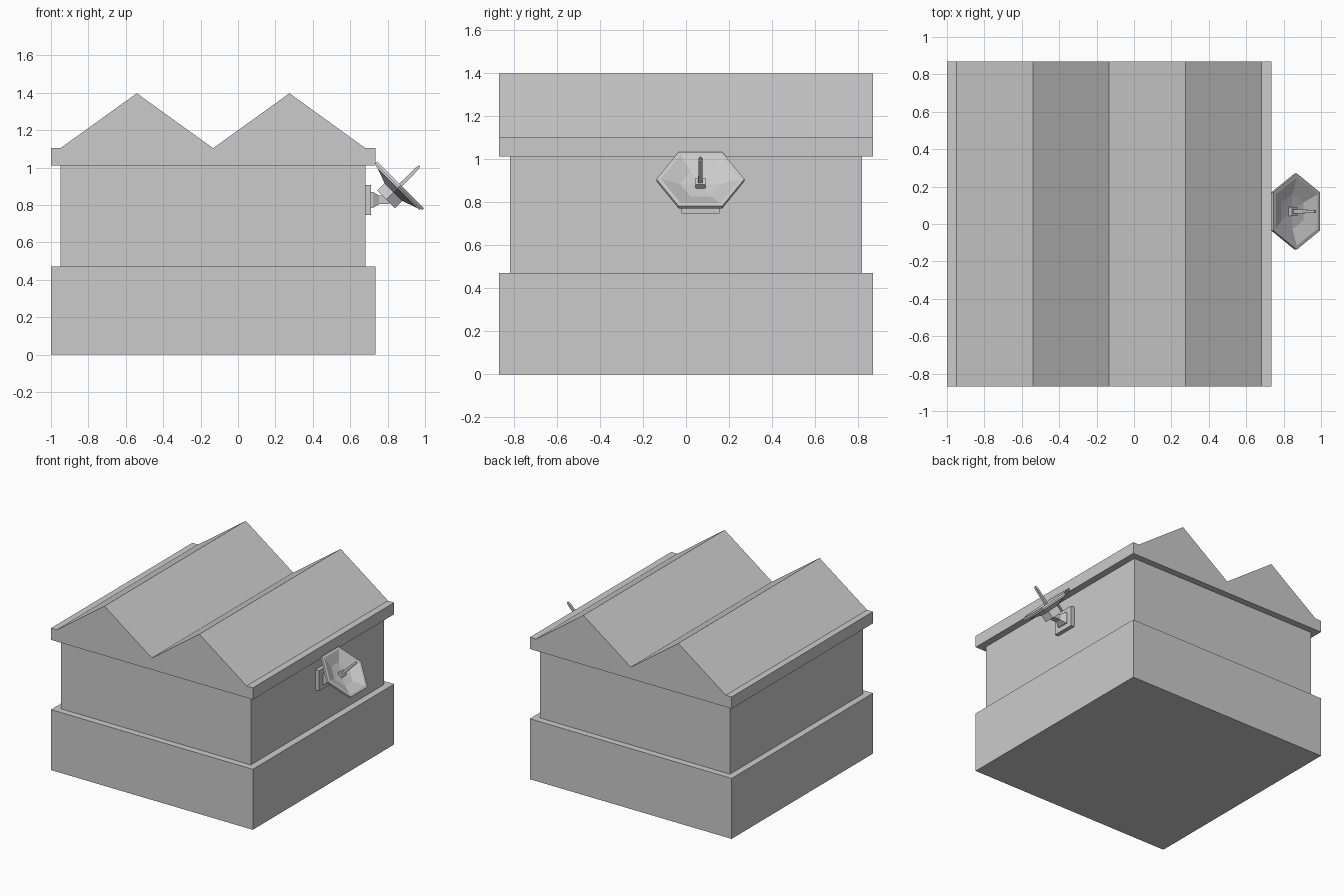
import bpy, bmesh, math
from mathutils import Matrix, Vector

if "Cube" in bpy.data.objects:
    bpy.data.objects.remove(bpy.data.objects["Cube"])


def finish(name, bm):
    bmesh.ops.remove_doubles(bm, verts=bm.verts, dist=1e-5)
    bmesh.ops.recalc_face_normals(bm, faces=bm.faces)
    mesh = bpy.data.meshes.new(name)
    bm.to_mesh(mesh)
    bm.free()
    obj = bpy.data.objects.new(name, mesh)
    bpy.context.collection.objects.link(obj)
    return obj


def box(name, lo, hi, matrix=Matrix()):
    lo, hi = Vector(lo), Vector(hi)
    bm = bmesh.new()
    bmesh.ops.create_cube(bm, size=1)
    bmesh.ops.scale(bm, vec=hi - lo, verts=bm.verts)
    bmesh.ops.translate(bm, vec=(lo + hi) / 2, verts=bm.verts)
    bm.transform(matrix)
    return finish(name, bm)


def extrude_y(name, profile, y0, y1):
    bm = bmesh.new()
    face = bm.faces.new([bm.verts.new((x, y0, z)) for x, z in profile])
    new = bmesh.ops.extrude_face_region(bm, geom=[face])["geom"]
    verts = [v for v in new if isinstance(v, bmesh.types.BMVert)]
    bmesh.ops.translate(bm, vec=(0, y1 - y0, 0), verts=verts)
    return finish(name, bm)


def lathe(name, profile, sides, matrix, phase=0.0):
    """Low-poly turned solid; profile runs (radius, height) from axis to axis."""
    bm = bmesh.new()
    rings = []
    for r, h in profile:
        angles = [phase + 2 * math.pi * i / sides for i in range(sides)]
        rings.append([bm.verts.new((r * math.cos(a), r * math.sin(a), h)) for a in angles])
    for a, b in zip(rings, rings[1:]):
        for i in range(sides):
            j = (i + 1) % sides
            bm.faces.new((a[i], a[j], b[j], b[i]))
    bm.transform(matrix)
    return finish(name, bm)


def frame(origin, x, y, z):
    m = Matrix((x, y, z)).transposed().to_4x4()
    return Matrix.Translation(origin) @ m


# House body
box("base", (-1, -0.868, 0), (0.735, 0.868, 0.47))
box("walls", (-0.95, -0.817, 0.47), (0.682, 0.817, 1.012))

# Double-ridged roof with its eaves band
extrude_y("roof", [(-1, 1.012), (0.735, 1.012), (0.735, 1.103), (0.682, 1.103),
                   (0.275, 1.397), (-0.133, 1.103), (-0.541, 1.397),
                   (-0.95, 1.103), (-1, 1.103)], -0.868, 0.868)

# Wall bracket and tapered arm
YC = 0.067
box("wall_plate", (0.68, YC - 0.088, 0.747), (0.712, YC + 0.088, 0.907))
arm = frame((0.71, YC, 0.827), (0, 1, 0), (0, 0, 1), (1, 0, 0))
lathe("dish_arm", [(0, 0), (0.06, 0), (0.06, 0.012), (0.032, 0.045),
                   (0.032, 0.1), (0, 0.1)], 4, arm, math.pi / 4)

# Hexagonal dish, tilted halfway up
s = math.sqrt(0.5)
tilt = frame((0.865, YC, 0.902), (0, 1, 0), (-s, 0, s), (s, 0, s))
lathe("dish", [(0, -0.05), (0.07, -0.05), (0.172, -0.018), (0.19, -0.018),
               (0.19, -0.009), (0.204, -0.009), (0.204, 0.007), (0.183, 0.007),
               (0.095, -0.025), (0, -0.035)], 6, tilt)
lathe("dish_hub", [(0, -0.103), (0.078, -0.103), (0.078, -0.04), (0, -0.04)], 6, tilt)

# Feed antenna in the dish
box("feed_base", (-0.024, -0.022, -0.04), (0.024, 0.022, -0.008), tilt)
lathe("feed_rod", [(0, -0.02), (0.015, -0.02), (0.012, 0.135), (0.005, 0.15), (0, 0.15)],
      4, tilt, math.pi / 4)
